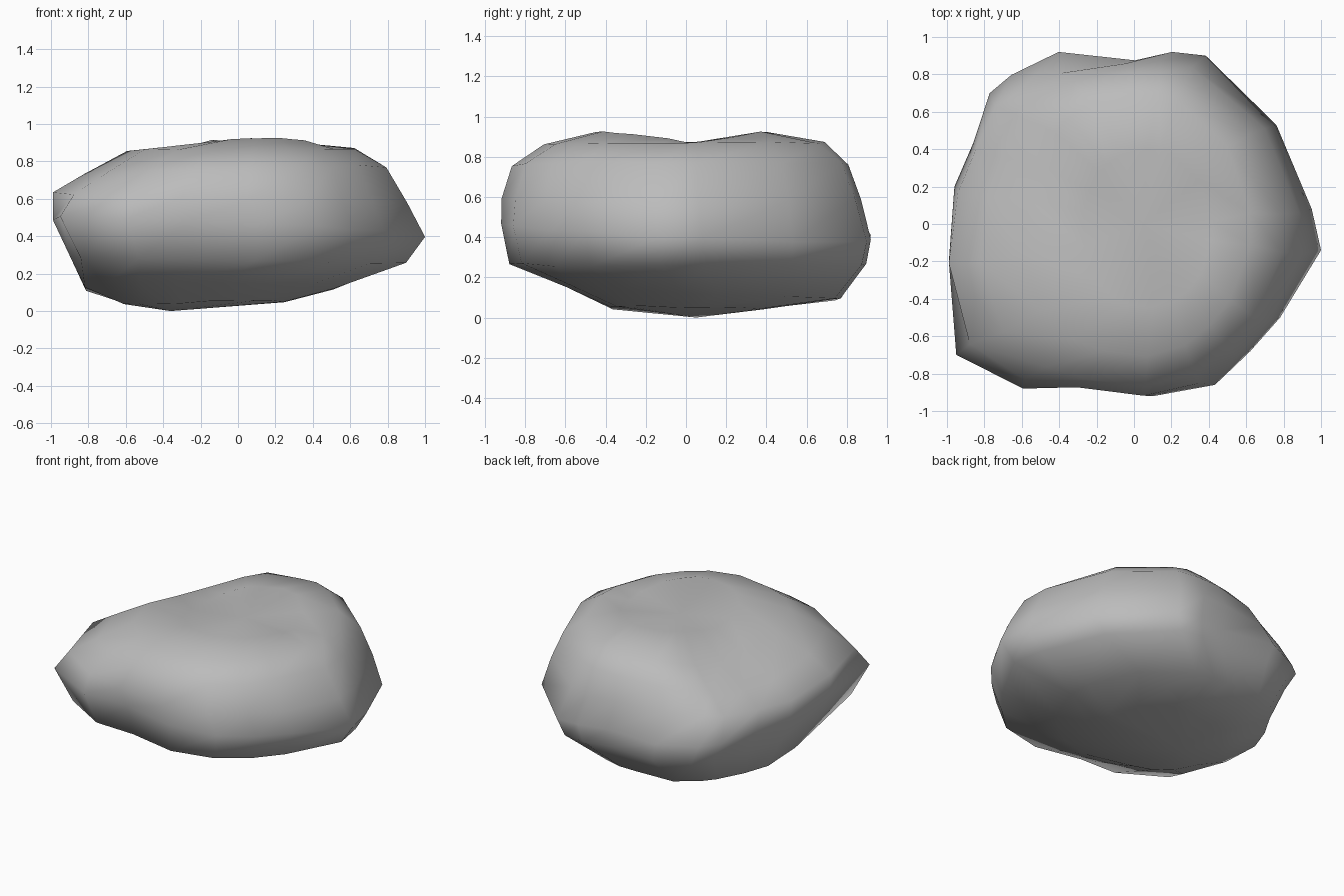
import bpy
import bmesh
import math
import random
from mathutils import Vector

random.seed(4)

cube = bpy.data.objects.get("Cube")
if cube:
    bpy.data.objects.remove(cube, do_unlink=True)

# Plan outline of the boulder, counter-clockwise from the pointed side
OUTLINE = [(1, -.14), (.95, .08), (.76, .53), (.38, .9), (.2, .92), (0, .875),
           (-.41, .92), (-.68, .83), (-.78, .7), (-.87, .43), (-.97, .2), (-1, -.2),
           (-.96, -.7), (-.6, -.88), (-.27, -.86), (.1, -.92), (.43, -.86),
           (.62, -.68), (.78, -.5)]

# Layers: height, x range, y range, roundness, tilt along x, tilt along y
LAYERS = [
    (.05, -.62, .25, -.38, .4, 1, .015, 0),
    (.125, -.83, .52, -.6, .78, .75, 0, -.045),
    (.27, -.9, .9, -.88, .9, .15, -.02, 0),
    (.435, -.99, 1, -.92, .92, 0, -.04, -.045),
    (.6, -1, .91, -.92, .88, .5, -.03, 0),
    (.76, -.84, .8, -.87, .82, .75, .02, 0),
    (.865, -.61, .63, -.71, .7, .8, .01, 0),
    (.915, -.28, .42, -.45, .4, .9, .02, 0),
]

# Flat breaks in the stone: outward normal and distance from the centre
CENTRE = Vector((0, 0, .465))
BREAKS = [(Vector((-.496, .195, .846)), .594),
          (Vector((-.381, .783, .492)), .847)]


def layer_point(ox, oy, layer):
    z, x0, x1, y0, y1, roundness, tilt_x, tilt_y = layer
    flat = Vector((ox, oy / .92))
    p = flat.lerp(flat.normalized(), roundness)
    x = (x0 + x1) / 2 + p.x * (x1 - x0) / 2
    y = (y0 + y1) / 2 + p.y * (y1 - y0) / 2
    z += tilt_x * x + tilt_y * y
    # Shallow valley across the crown
    if z > .88:
        z -= .05 * max(0, 1 - abs(y) / .35)
    # Slight chipped unevenness
    point = Vector((x, y, z + random.uniform(-.008, .008)))
    for normal, distance in BREAKS:
        excess = normal.dot(point - CENTRE) - distance
        point -= normal * max(0, excess)
    return point


# Loft the layers and close both ends with fans
bm = bmesh.new()
rings = [[bm.verts.new(layer_point(x, y, layer)) for x, y in OUTLINE] for layer in LAYERS]
count = len(OUTLINE)
for low, high in zip(rings, rings[1:]):
    for i in range(count):
        j = (i + 1) % count
        bm.faces.new((low[i], low[j], high[j], high[i]))
base = bm.verts.new((-.36, .05, 0))
crown = bm.verts.new((.05, 0, .865))
for i in range(count):
    j = (i + 1) % count
    bm.faces.new((base, rings[0][j], rings[0][i]))
    bm.faces.new((crown, rings[-1][i], rings[-1][j]))
bmesh.ops.recalc_face_normals(bm, faces=bm.faces)

mesh = bpy.data.meshes.new("boulder")
bm.to_mesh(mesh)
bm.free()
boulder = bpy.data.objects.new("boulder", mesh)
bpy.context.collection.objects.link(boulder)

# Stone colour
stone = bpy.data.materials.new("stone_grey")
stone.use_nodes = True
colour = (.5, .5, .5, 1)
stone.diffuse_color = colour
stone.node_tree.nodes["Principled BSDF"].inputs["Base Color"].default_value = colour
mesh.materials.append(stone)

# Smooth weathered shading
bpy.ops.object.select_all(action='DESELECT')
boulder.select_set(True)
bpy.context.view_layer.objects.active = boulder
bpy.ops.object.shade_smooth_by_angle(angle=math.radians(70))
